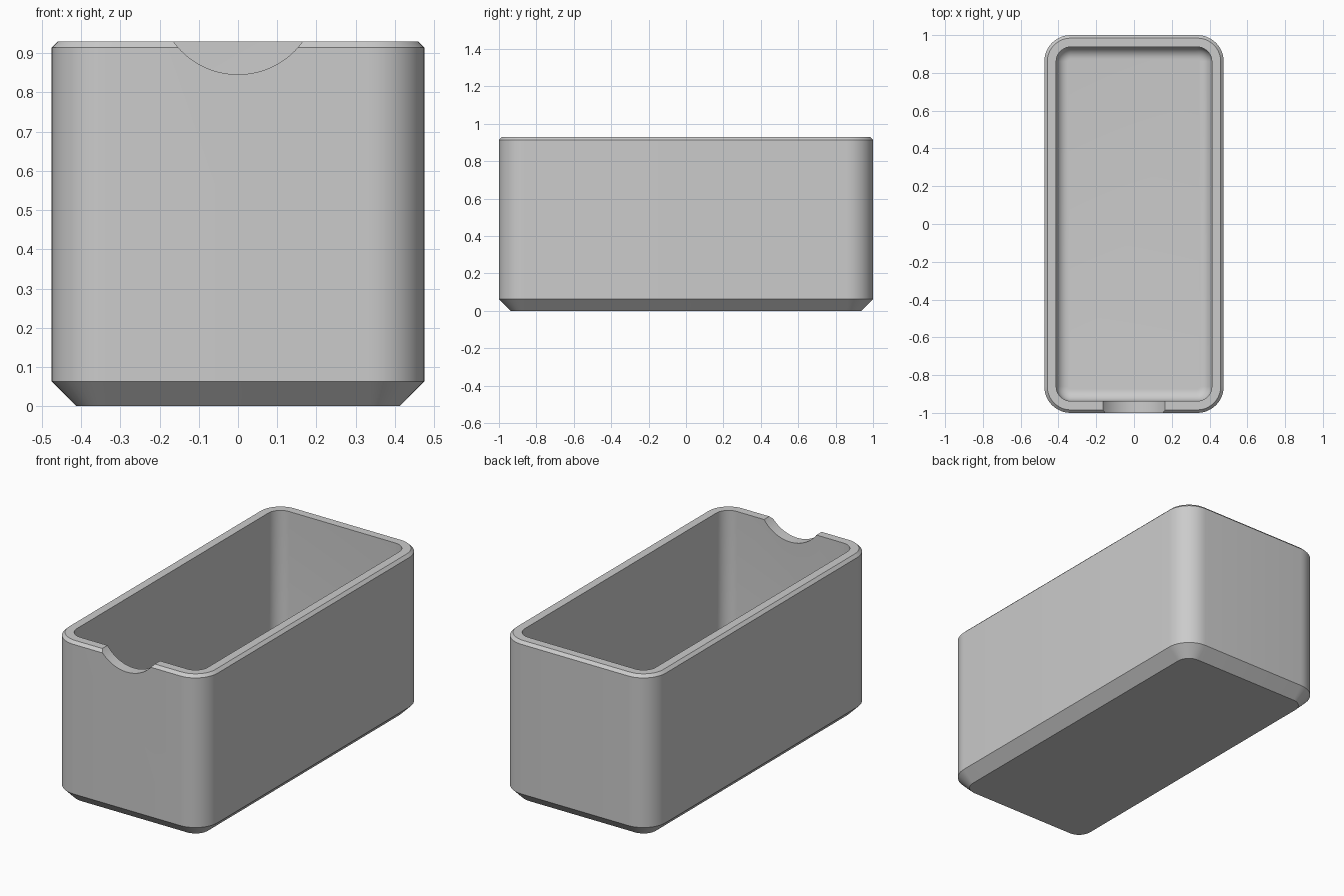
import bpy, bmesh
from math import sin, cos, pi, radians

cube = bpy.data.objects.get("Cube")
if cube:
    bpy.data.objects.remove(cube, do_unlink=True)

HALF_X, HALF_Y, HEIGHT = 0.475, 1.0, 0.93
RADIUS, WALL, LIP = 0.14, 0.063, 0.016

grey = bpy.data.materials.new("plain_grey")
grey.use_nodes = True
color = (0.6, 0.6, 0.6, 1)
grey.diffuse_color = color
grey.node_tree.nodes["Principled BSDF"].inputs["Base Color"].default_value = color


def rounded_ring(bm, inset, z, segments=12):
    """Rounded rectangle loop, inset from the outer outline."""
    r = RADIUS - inset
    ring = []
    for quarter, (sx, sy) in enumerate([(1, 1), (-1, 1), (-1, -1), (1, -1)]):
        for i in range(segments + 1):
            a = (quarter + i / segments) * pi / 2
            ring.append(bm.verts.new((sx * (HALF_X - RADIUS) + r * cos(a),
                                      sy * (HALF_Y - RADIUS) + r * sin(a), z)))
    return ring


# Wall section: chamfered foot, side, chamfered rim, inner wall, floor fillet
section = [(WALL, 0), (0, WALL), (0, HEIGHT - LIP), (LIP, HEIGHT), (WALL, HEIGHT)]
for i in range(9):
    a = i / 8 * pi / 2
    section.append((WALL * (2 - cos(a)), WALL * (2 - sin(a))))

bm = bmesh.new()
rings = [rounded_ring(bm, inset, z) for inset, z in section]
for low, high in zip(rings, rings[1:]):
    for i in range(len(low)):
        j = (i + 1) % len(low)
        bm.faces.new((low[i], low[j], high[j], high[i]))
bm.faces.new(rings[0][::-1])
bm.faces.new(rings[-1])
bmesh.ops.recalc_face_normals(bm, faces=bm.faces)
mesh = bpy.data.meshes.new("open_box")
bm.to_mesh(mesh)
bm.free()
box = bpy.data.objects.new("open_box", mesh)
bpy.context.collection.objects.link(box)
mesh.materials.append(grey)

# Round finger notch through the front wall
bpy.ops.mesh.primitive_cylinder_add(vertices=96, radius=0.204, depth=0.3,
                                    location=(0, -HALF_Y, 1.05),
                                    rotation=(pi / 2, 0, 0))
cutter = bpy.context.object
cutter.name = "notch_cutter"
cutter.hide_render = True
cutter.data.materials.append(grey)

bpy.ops.object.select_all(action='DESELECT')
box.select_set(True)
bpy.context.view_layer.objects.active = box
cut = box.modifiers.new("finger_notch", 'BOOLEAN')
cut.operation = 'DIFFERENCE'
cut.solver = 'EXACT'
cut.object = cutter
bpy.ops.object.modifier_apply(modifier=cut.name)
bpy.data.objects.remove(cutter, do_unlink=True)

bpy.ops.object.shade_smooth_by_angle(angle=radians(30))
